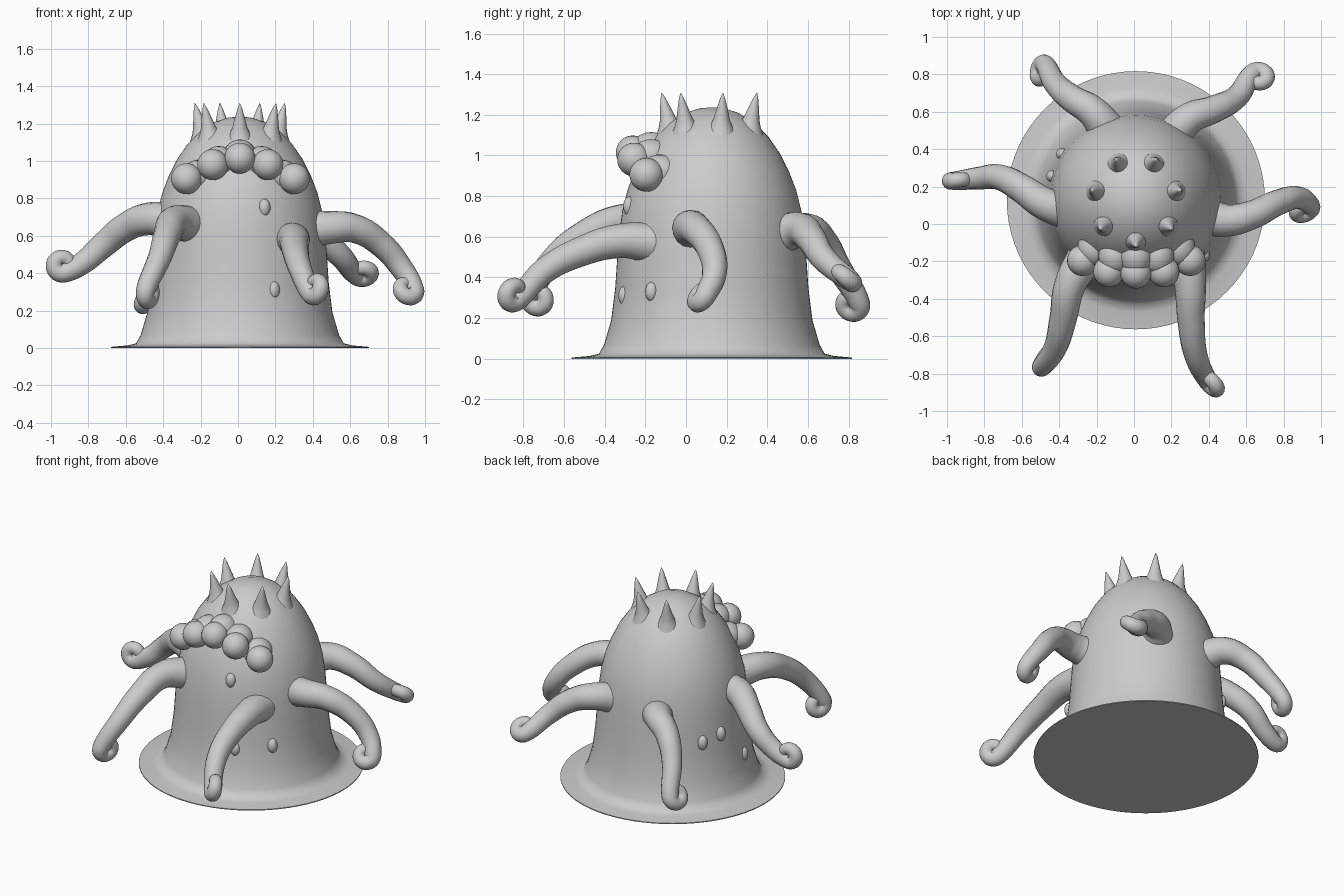
import bpy, bmesh, math
from mathutils import Vector, Matrix

cube = bpy.data.objects.get("Cube")
if cube:
    bpy.data.objects.remove(cube)

AXIS = Vector((0.01, 0.127, 0))  # vertical axis of the body


def make_material(name, value):
    m = bpy.data.materials.new(name)
    m.use_nodes = True
    color = (value, value, value, 1)
    m.diffuse_color = color
    bsdf = next(n for n in m.node_tree.nodes if n.type == 'BSDF_PRINCIPLED')
    bsdf.inputs["Base Color"].default_value = color
    return m


SKIN = make_material("light grey skin", 0.6)
BLACK = make_material("black pupil", 0.01)


def add_mesh(name, mesh, mats=(SKIN,), angle=60):
    mesh.materials.clear()
    for m in mats:
        mesh.materials.append(m)
    ob = bpy.data.objects.new(name, mesh)
    bpy.context.collection.objects.link(ob)
    bpy.ops.object.select_all(action='DESELECT')
    ob.select_set(True)
    bpy.context.view_layer.objects.active = ob
    bpy.ops.object.shade_smooth_by_angle(angle=math.radians(angle))
    return ob


def from_bmesh(name, bm, mats=(SKIN,), angle=60):
    bmesh.ops.recalc_face_normals(bm, faces=bm.faces)
    mesh = bpy.data.meshes.new(name)
    bm.to_mesh(mesh)
    bm.free()
    return add_mesh(name, mesh, mats, angle)


def lathe(name, profile, matrix, sides):
    """Revolve (radius, height) pairs about local z."""
    bm = bmesh.new()
    verts = [bm.verts.new((r, 0, z)) for r, z in profile]
    edges = [bm.edges.new(pair) for pair in zip(verts, verts[1:])]
    bmesh.ops.spin(bm, geom=verts + edges, cent=(0, 0, 0), axis=(0, 0, 1),
                   angle=math.tau, steps=sides, use_duplicate=False)
    bmesh.ops.remove_doubles(bm, verts=bm.verts, dist=0.0005)
    bm.transform(matrix)
    return from_bmesh(name, bm)


def ball(name, center, radius, scale=(1, 1, 1)):
    bm = bmesh.new()
    bmesh.ops.create_uvsphere(bm, u_segments=20, v_segments=12, radius=radius)
    bm.transform(Matrix.Translation(center) @ Matrix.Diagonal((*scale, 1)))
    return from_bmesh(name, bm)


def surface_point(degrees, radius, z):
    a = math.radians(degrees)
    return AXIS + Vector((radius * math.cos(a), radius * math.sin(a), z))


# Domed body flowing into a thin, flat skirt
body_profile = [(0, 0), (0.69, 0), (0.69, 0.006), (0.6, 0.014), (0.555, 0.025),
                (0.53, 0.07), (0.495, 0.19), (0.475, 0.35), (0.465, 0.5),
                (0.455, 0.62), (0.44, 0.73), (0.415, 0.83), (0.38, 0.92),
                (0.335, 1.01), (0.28, 1.09), (0.21, 1.16), (0.13, 1.21),
                (0.06, 1.232), (0, 1.237)]
lathe("body", body_profile, Matrix.Translation(AXIS), 72)

# Crown of seven flared spikes
spike_profile = [(0.075, -0.04), (0.052, 0), (0.04, 0.03), (0.026, 0.085),
                 (0.012, 0.135), (0, 0.165)]
for i in range(7):
    ang = -90 + i * 360 / 7
    base = surface_point(ang, 0.21, 1.15)
    lean = surface_point(ang, 0.247, 1.31) - base
    turn = Vector((0, 0, 1)).rotation_difference(lean).to_matrix().to_4x4()
    lathe(f"crown_spike_{i + 1}", spike_profile, Matrix.Translation(base) @ turn, 16)

# Arc of five eyes with fleshy sockets; pupils are the front cap of each ball
eye_centers = [(-0.275, -0.195, 0.905), (-0.135, -0.255, 0.98), (0.01, -0.262, 1.015),
               (0.16, -0.255, 0.98), (0.3, -0.195, 0.905)]
for i, c in enumerate(eye_centers):
    c = Vector(c)
    inward = AXIS + Vector((0, 0, c.z)) - c
    inward.normalize()
    ball(f"eye_socket_{i + 1}", c + inward * 0.09 + Vector((0, 0, 0.012)), 0.088, (1, 1.15, 1))
    bm = bmesh.new()
    bmesh.ops.create_uvsphere(bm, u_segments=28, v_segments=15, radius=0.083)
    bm.transform(Matrix.Rotation(math.pi / 2, 4, 'X'))
    for f in bm.faces:
        f.material_index = int(f.calc_center_median().y < -0.074)
    bm.transform(Matrix.Translation(c))
    from_bmesh(f"eye_{i + 1}", bm, (SKIN, BLACK))


def tentacle(name, path, curl_side, turn=290, ring=0.042):
    """Tapered tube along the path, ending in a small curl."""
    pts = [Vector(p) for p in path]
    count = len(pts)
    radii = [0.1 - 0.047 * (i / (count - 1)) ** 0.8 for i in range(count)]
    d = (pts[-1] - pts[-2]).normalized()
    n = Vector(curl_side)
    n = (n - d * n.dot(d)).normalized()
    end = pts[-1]
    steps = 7
    for k in range(1, steps + 1):
        t = math.radians(turn * k / steps)
        pts.append(end + ring * (math.sin(t) * d + (1 - math.cos(t)) * n))
        radii.append(0.052 - 0.016 * k / steps)
    # rounded tip
    last = (pts[-1] - pts[-2]).normalized()
    pts.append(pts[-1] + last * 0.02)
    radii.append(0.012)
    curve = bpy.data.curves.new(name, 'CURVE')
    curve.dimensions = '3D'
    curve.bevel_depth = 1
    curve.bevel_resolution = 6
    curve.resolution_u = 8
    curve.use_fill_caps = True
    spline = curve.splines.new('BEZIER')
    spline.bezier_points.add(len(pts) - 1)
    for bp, p, r in zip(spline.bezier_points, pts, radii):
        bp.co = p
        bp.radius = r
        bp.handle_left_type = bp.handle_right_type = 'AUTO'
    temp = bpy.data.objects.new(name + "_curve", curve)
    bpy.context.collection.objects.link(temp)
    bpy.context.view_layer.update()
    deps = bpy.context.evaluated_depsgraph_get()
    mesh = bpy.data.meshes.new_from_object(temp.evaluated_get(deps))
    bpy.data.objects.remove(temp)
    add_mesh(name, mesh)


# Six tentacles around the body
tentacle("front_right_tentacle",
         [(-0.26, -0.18, 0.66), (-0.34, -0.32, 0.675), (-0.38, -0.51, 0.6),
          (-0.42, -0.66, 0.48), (-0.49, -0.76, 0.32)], (0.4, 0.8, 0))
tentacle("front_left_tentacle",
         [(0.28, -0.16, 0.57), (0.3, -0.32, 0.58), (0.305, -0.51, 0.53),
          (0.33, -0.7, 0.43), (0.39, -0.83, 0.29)], (0.6, -0.5, 0.6))
tentacle("right_tentacle",
         [(-0.36, 0.07, 0.68), (-0.48, 0.11, 0.69), (-0.6, 0.19, 0.645),
          (-0.72, 0.25, 0.55), (-0.83, 0.245, 0.455), (-0.92, 0.235, 0.405)], (-0.3, 0, 1))
tentacle("left_tentacle",
         [(0.38, 0.04, 0.63), (0.5, 0.02, 0.645), (0.62, 0.045, 0.64),
          (0.77, 0.115, 0.55), (0.88, 0.14, 0.42), (0.94, 0.1, 0.32)], (-0.8, -0.4, 0))
tentacle("back_right_tentacle",
         [(-0.14, 0.5, 0.61), (-0.22, 0.6, 0.63), (-0.33, 0.67, 0.58),
          (-0.42, 0.75, 0.45), (-0.475, 0.85, 0.28)], (-0.3, -1, 0))
tentacle("back_left_tentacle",
         [(0.2, 0.46, 0.61), (0.29, 0.56, 0.635), (0.43, 0.615, 0.59),
          (0.55, 0.68, 0.49), (0.63, 0.8, 0.39)], (0.7, -0.5, 0.4))

# Small warts: direction in degrees, radius, height
warts = [(-67, 0.465, 0.31), (-39, 0.47, 0.33), (-72, 0.425, 0.75),
         (148, 0.465, 0.43), (164, 0.465, 0.46), (190, 0.475, 0.25)]
for i, (ang, r, z) in enumerate(warts):
    ball(f"wart_{i + 1}", surface_point(ang, r, z), 0.032, (1, 1, 1.5))
